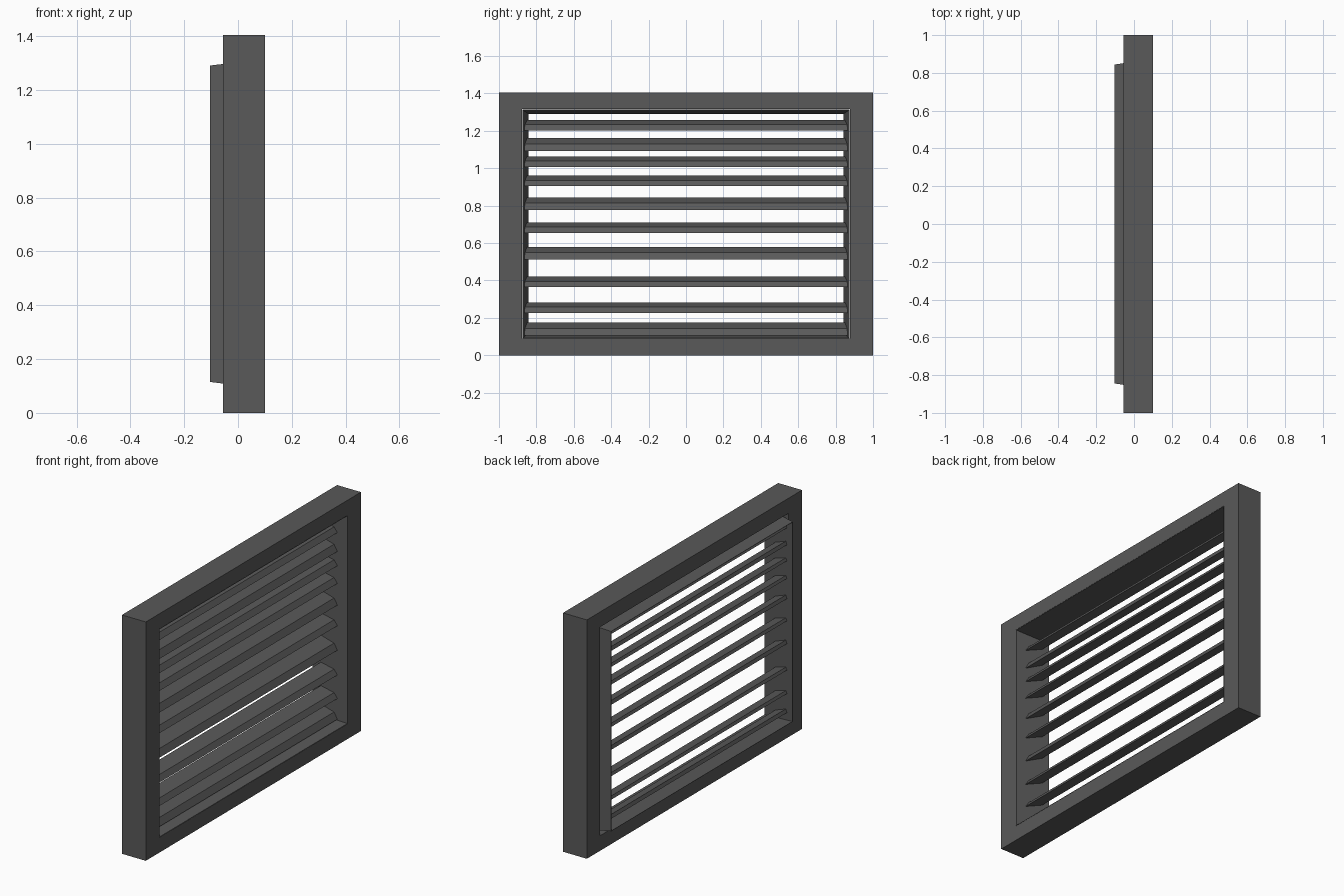
import bpy, bmesh

if "Cube" in bpy.data.objects:
    bpy.data.objects.remove(bpy.data.objects["Cube"])

def material(name, c):
    m = bpy.data.materials.new(name)
    m.diffuse_color = (c, c, c, 1)
    m.use_nodes = True
    m.node_tree.nodes["Principled BSDF"].inputs["Base Color"].default_value = m.diffuse_color
    return m

GREY = material("dark grey metal", 0.1)

def new_object(name, bm):
    bmesh.ops.recalc_face_normals(bm, faces=bm.faces)
    me = bpy.data.meshes.new(name)
    bm.to_mesh(me)
    bm.free()
    me.materials.append(GREY)
    ob = bpy.data.objects.new(name, me)
    bpy.context.collection.objects.link(ob)
    return ob

def loft_rings(name, rings, closed):
    """Rectangular rings (x, half width, z low, z high) bridged in order."""
    bm = bmesh.new()
    loops = [[bm.verts.new((x, y, z)) for y, z in ((-w, a), (w, a), (w, b), (-w, b))]
             for x, w, a, b in rings]
    pairs = list(zip(loops, loops[1:]))
    if closed:
        pairs.append((loops[-1], loops[0]))
    for p, q in pairs:
        for i in range(4):
            j = (i + 1) % 4
            bm.faces.new((p[i], p[j], q[j], q[i]))
    return new_object(name, bm)

# Outer frame with a straight opening
H = 1.405
loft_rings("frame", [(0.1, 1, 0, H), (-0.055, 1, 0, H),
                     (-0.055, 0.876, 0.089, 1.316), (0.1, 0.876, 0.089, 1.316)], True)

# Tapered thin sleeve poking out of the back
t = 0.002
loft_rings("sleeve", [(0.1, 0.875, 0.09, 1.315), (-0.104, 0.844, 0.115, 1.291),
                      (-0.104, 0.844 - t, 0.115 + t, 1.291 - t),
                      (0.1, 0.875 - t, 0.09 + t, 1.315 - t)], True)

# Louvre slats: ends follow the sleeve taper; (bottom z, height)
SLATS = [(1.203, .054), (1.092, .07), (1.008, .056), (0.904, .056), (0.776, .069),
         (0.655, .056), (0.511, .069), (0.365, .056), (0.227, .056), (0.105, .07)]
PROFILE = [(0.042, 0), (0.022, 0.55), (-0.055, 1.0), (-0.063, 0.72)]
for n, (z0, h) in enumerate(SLATS):
    bm = bmesh.new()
    ends = []
    for s in (-1, 1):
        ends.append([bm.verts.new((x, s * (0.8598 + 0.152 * x), z0 + h * f)) for x, f in PROFILE])
    a, b = ends
    bm.faces.new(a)
    bm.faces.new(b[::-1])
    for i in range(4):
        j = (i + 1) % 4
        bm.faces.new((a[i], a[j], b[j], b[i]))
    new_object(f"slat_{n + 1}", bm)
